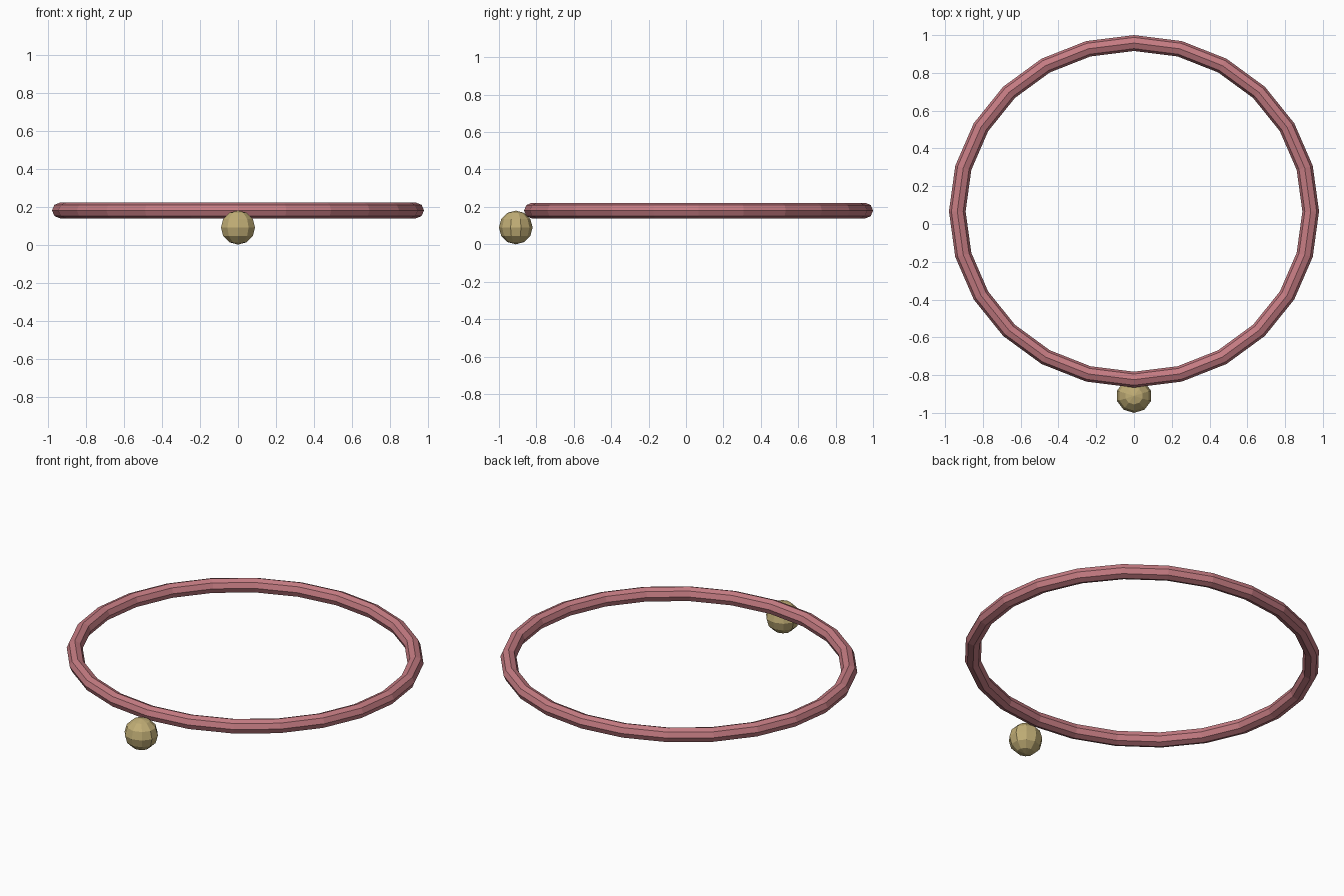
import bpy, bmesh, math
from mathutils import Matrix

cube = bpy.data.objects.get("Cube")
if cube:
    bpy.data.objects.remove(cube, do_unlink=True)

STRETCH = 1.05  # both parts are slightly wider in x than in y


def material(name, color):
    m = bpy.data.materials.new(name)
    m.use_nodes = True
    m.diffuse_color = color
    m.node_tree.nodes["Principled BSDF"].inputs["Base Color"].default_value = color
    return m


def add_object(name, bm, mat):
    bmesh.ops.recalc_face_normals(bm, faces=bm.faces)
    mesh = bpy.data.meshes.new(name)
    bm.to_mesh(mesh)
    bm.free()
    mesh.materials.append(mat)
    obj = bpy.data.objects.new(name, mesh)
    bpy.context.collection.objects.link(obj)
    return obj


def torus(major, minor, segments, sides):
    bm = bmesh.new()
    loops = []
    for i in range(segments):
        a = math.tau * i / segments
        loop = []
        for j in range(sides):
            b = math.tau * j / sides
            r = major + minor * math.cos(b)
            loop.append(bm.verts.new((r * math.sin(a), r * math.cos(a), minor * math.sin(b))))
        loops.append(loop)
    for i in range(segments):
        p, q = loops[i], loops[(i + 1) % segments]
        for j in range(sides):
            k = (j + 1) % sides
            bm.faces.new((p[j], q[j], q[k], p[k]))
    return bm


pink = material("dusty pink", (0.56, 0.20, 0.225, 1))
gold = material("pale gold", (0.53, 0.42, 0.18, 1))

# Octagonal tube bent into a ring
ring = add_object("ring_band", torus(0.891, 0.042, 24, 8), pink)
ring.location = (0, 0.067, 0.18)
ring.scale.x = STRETCH

# Faceted bead hanging at the front, with a vertex column facing -y
bm = bmesh.new()
bmesh.ops.create_uvsphere(bm, u_segments=10, v_segments=6, radius=0.09)
turn = math.pi / 2 - math.atan2(*[max(bm.verts, key=lambda v: v.co.xy.length).co[i] for i in (1, 0)])
bmesh.ops.rotate(bm, verts=bm.verts, matrix=Matrix.Rotation(turn, 3, 'Z'))
bead = add_object("front_bead", bm, gold)
bead.location = (0, -0.91, 0.09)
bead.scale.x = STRETCH
